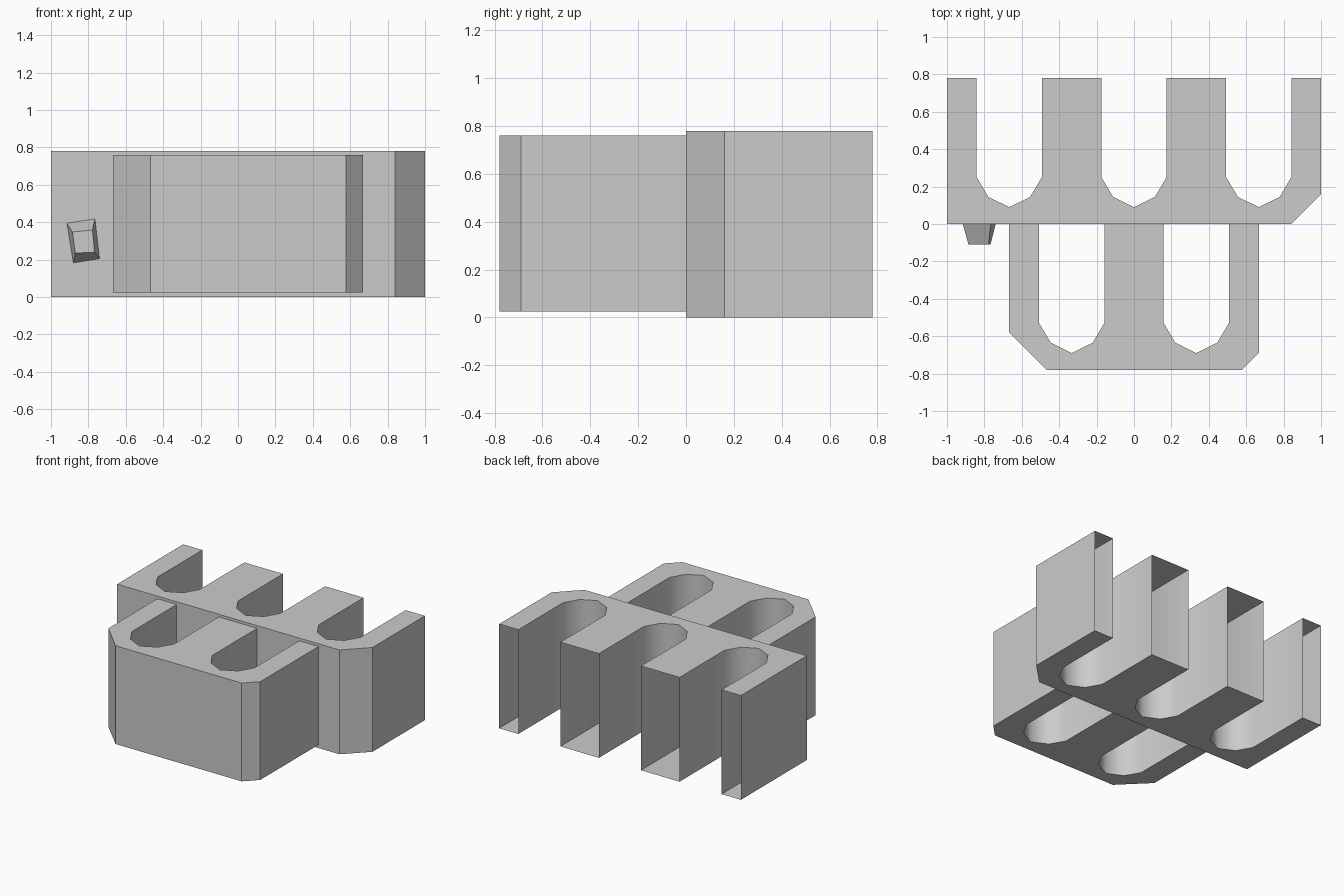
import bpy, bmesh

if "Cube" in bpy.data.objects:
    bpy.data.objects.remove(bpy.data.objects["Cube"])

HALF = 0.174  # half width of a slot


def new_object(name, bm):
    mesh = bpy.data.meshes.new(name)
    bm.to_mesh(mesh)
    bm.free()
    obj = bpy.data.objects.new(name, mesh)
    bpy.context.collection.objects.link(obj)
    return obj


def slotted_block(name, outer, slots, base, end, z0, z1):
    """Hollow comb block: closed top, bottom and walls, open finger ends at y = end."""
    outline = list(outer)
    first_slot = len(outline)
    for cx in slots:  # right to left, keeps the outline anticlockwise
        outline += [(cx + dx, y) for dx, y in (
            (HALF, end), (HALF, base + 0.25), (0.112, base + 0.145), (0, base + 0.09),
            (-0.112, base + 0.145), (-HALF, base + 0.25), (-HALF, end))]
    bm = bmesh.new()
    low = [bm.verts.new((x, y, z0)) for x, y in outline]
    high = [bm.verts.new((x, y, z1)) for x, y in outline]
    bm.faces.new(high)
    bm.faces.new(low[::-1])
    n = len(outline)
    for i in range(n):
        j = (i + 1) % n
        if outline[i][1] == end and outline[j][1] == end:
            continue
        face = bm.faces.new((low[i], low[j], high[j], high[i]))
        face.smooth = i >= first_slot
    return new_object(name, bm)


# Rear block with three slots and one chamfered corner
slotted_block("rear_block",
              [(-1, 0.78), (-1, 0), (0.84, 0), (1, 0.16), (1, 0.78)],
              (0.667, 0, -0.667), 0, 0.78, 0, 0.78)

# Front block with two slots and two unequal chamfers
slotted_block("front_block",
              [(-0.667, 0), (-0.667, -0.58), (-0.467, -0.78),
               (0.577, -0.78), (0.667, -0.69), (0.667, 0)],
              (0.333, -0.333), -0.78, 0, 0.025, 0.76)

# Small tapered, tilted latch peg on the front wall
bm = bmesh.new()
root = [bm.verts.new((x, 0, z)) for x, z in
        ((-0.88, 0.183), (-0.74, 0.205), (-0.765, 0.418), (-0.915, 0.395))]
tip = [bm.verts.new((x, -0.11, z)) for x, z in
       ((-0.87, 0.235), (-0.767, 0.24), (-0.778, 0.358), (-0.885, 0.348))]
bm.faces.new(tip)
for i in range(4):
    j = (i + 1) % 4
    bm.faces.new((root[i], root[j], tip[j], tip[i]))
new_object("latch_peg", bm)
